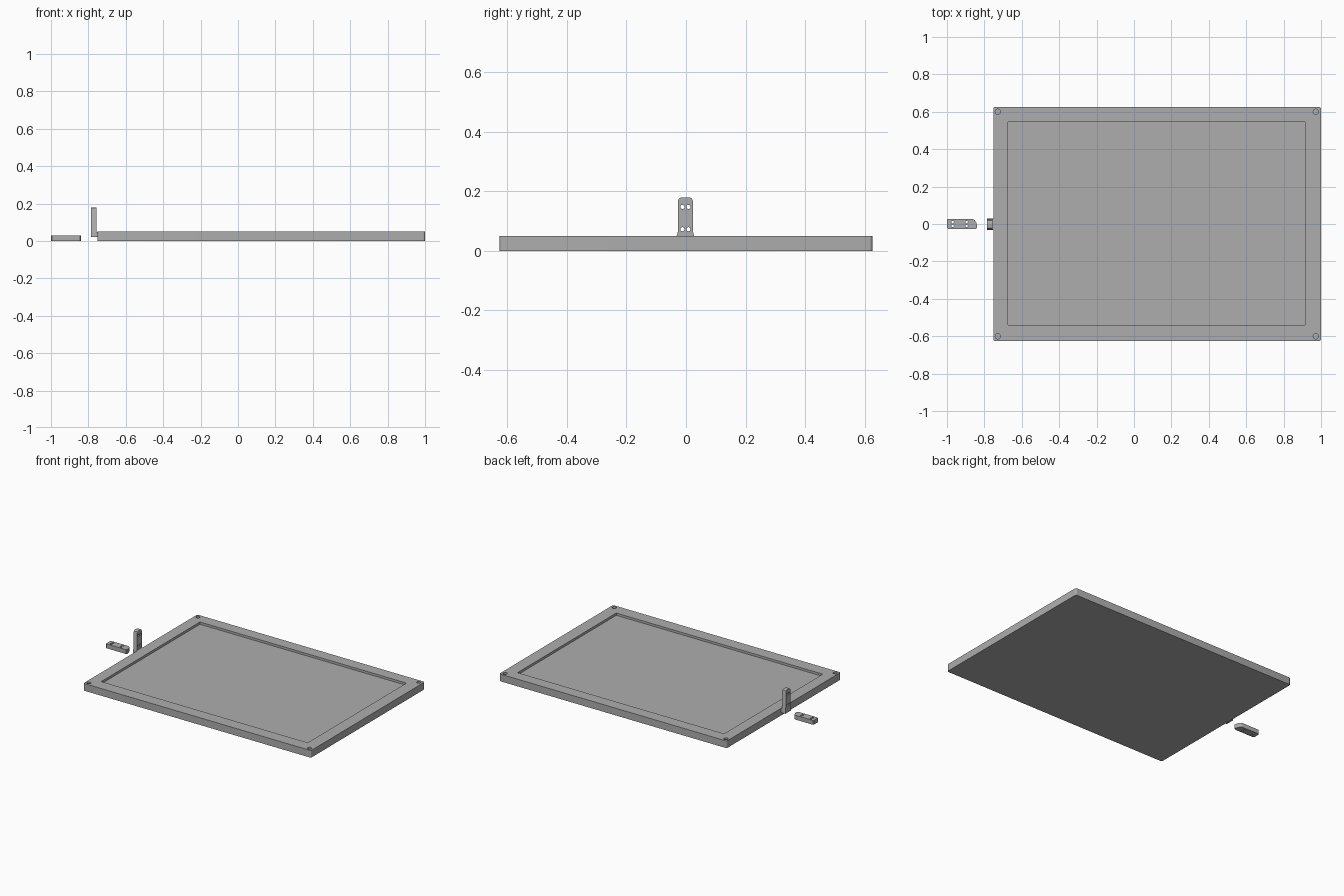
import bpy, bmesh, math

default = bpy.data.objects.get("Cube")
if default:
    bpy.data.objects.remove(default, do_unlink=True)

GREY = (0.42, 0.42, 0.42, 1)
grey = bpy.data.materials.new("plain grey")
grey.use_nodes = True
grey.diffuse_color = GREY
grey.node_tree.nodes["Principled BSDF"].inputs["Base Color"].default_value = GREY


def add_object(name, bm):
    bmesh.ops.recalc_face_normals(bm, faces=bm.faces)
    mesh = bpy.data.meshes.new(name)
    bm.to_mesh(mesh)
    bm.free()
    mesh.materials.append(grey)
    obj = bpy.data.objects.new(name, mesh)
    bpy.context.collection.objects.link(obj)
    return obj


def extrude(name, outline, z0, z1):
    """Prism from an outline in the xy plane."""
    bm = bmesh.new()
    face = bm.faces.new([bm.verts.new((x, y, z0)) for x, y in outline])
    out = bmesh.ops.extrude_face_region(bm, geom=[face])
    top = [v for v in out["geom"] if isinstance(v, bmesh.types.BMVert)]
    bmesh.ops.translate(bm, verts=top, vec=(0, 0, z1 - z0))
    return add_object(name, bm)


def circle(cx, cy, r, n=24):
    return [(cx + r * math.cos(math.tau * i / n), cy + r * math.sin(math.tau * i / n))
            for i in range(n)]


def rounded_box(x0, x1, y0, y1, r, n=6):
    corners = [(x1 - r, y1 - r), (x0 + r, y1 - r), (x0 + r, y0 + r), (x1 - r, y0 + r)]
    return [(cx + r * math.cos((q + i / n) * math.pi / 2),
             cy + r * math.sin((q + i / n) * math.pi / 2))
            for q, (cx, cy) in enumerate(corners) for i in range(n + 1)]


def cut(obj, outline, z0, z1):
    cutter = extrude("cutter", outline, z0, z1)
    cutter.hide_render = True
    mod = obj.modifiers.new("cut", "BOOLEAN")
    mod.operation, mod.solver, mod.object = "DIFFERENCE", "EXACT", cutter
    bpy.context.view_layer.objects.active = obj
    bpy.ops.object.modifier_apply(modifier=mod.name)
    bpy.data.objects.remove(cutter, do_unlink=True)


def smooth(obj):
    bpy.ops.object.select_all(action="DESELECT")
    obj.select_set(True)
    bpy.context.view_layer.objects.active = obj
    bpy.ops.object.shade_smooth_by_angle(angle=math.radians(30))


# Shallow tray with a recessed field and blind corner holes
tray = extrude("tray_panel", rounded_box(-0.752, 1, -0.626, 0.626, 0.01), 0, 0.05)
cut(tray, [(-0.675, -0.54), (0.915, -0.54), (0.915, 0.545), (-0.675, 0.545)], 0.034, 0.1)
for x in (-0.728, 0.972):
    for y in (-0.6, 0.6):
        cut(tray, circle(x, y, 0.014), 0.03, 0.1)
smooth(tray)

# Loose clip lying flat, one end swept to a rounded tip
clip = extrude("flat_clip", [
    (-0.995, -0.026), (-0.845, -0.026), (-0.839, -0.02), (-0.839, -0.008),
    (-0.843, 0.006), (-0.85, 0.019), (-0.858, 0.025), (-0.868, 0.027),
    (-0.995, 0.027), (-1, 0.022), (-1, -0.021)], 0, 0.03)
for x in (-0.97, -0.895):
    for y in (-0.01, 0.01):
        cut(clip, circle(x, y, 0.007, 16), -0.1, 0.1)
smooth(clip)

# Upright bracket: drawn flat with a flared foot, then stood on end
half = [(0.031, 0.02), (0.031, 0.045), (0.025, 0.066), (0.025, 0.168),
        (0.022, 0.176), (0.014, 0.18)]
bracket = extrude("upright_bracket", half + [(-y, z) for y, z in reversed(half)], 0, 0.028)
for y in (-0.01, 0.01):
    for z in (0.073, 0.148):
        cut(bracket, circle(y, z, 0.007, 16), -0.1, 0.1)
for v in bracket.data.vertices:
    y, z, depth = v.co
    v.co = (-0.785 + depth, y - 0.002, z)
smooth(bracket)

# Thin foot plate joining the bracket to the tray edge
foot = extrude("bracket_foot", [(-0.758, -0.033), (-0.75, -0.033),
                                (-0.75, 0.029), (-0.758, 0.029)], 0.02, 0.049)
